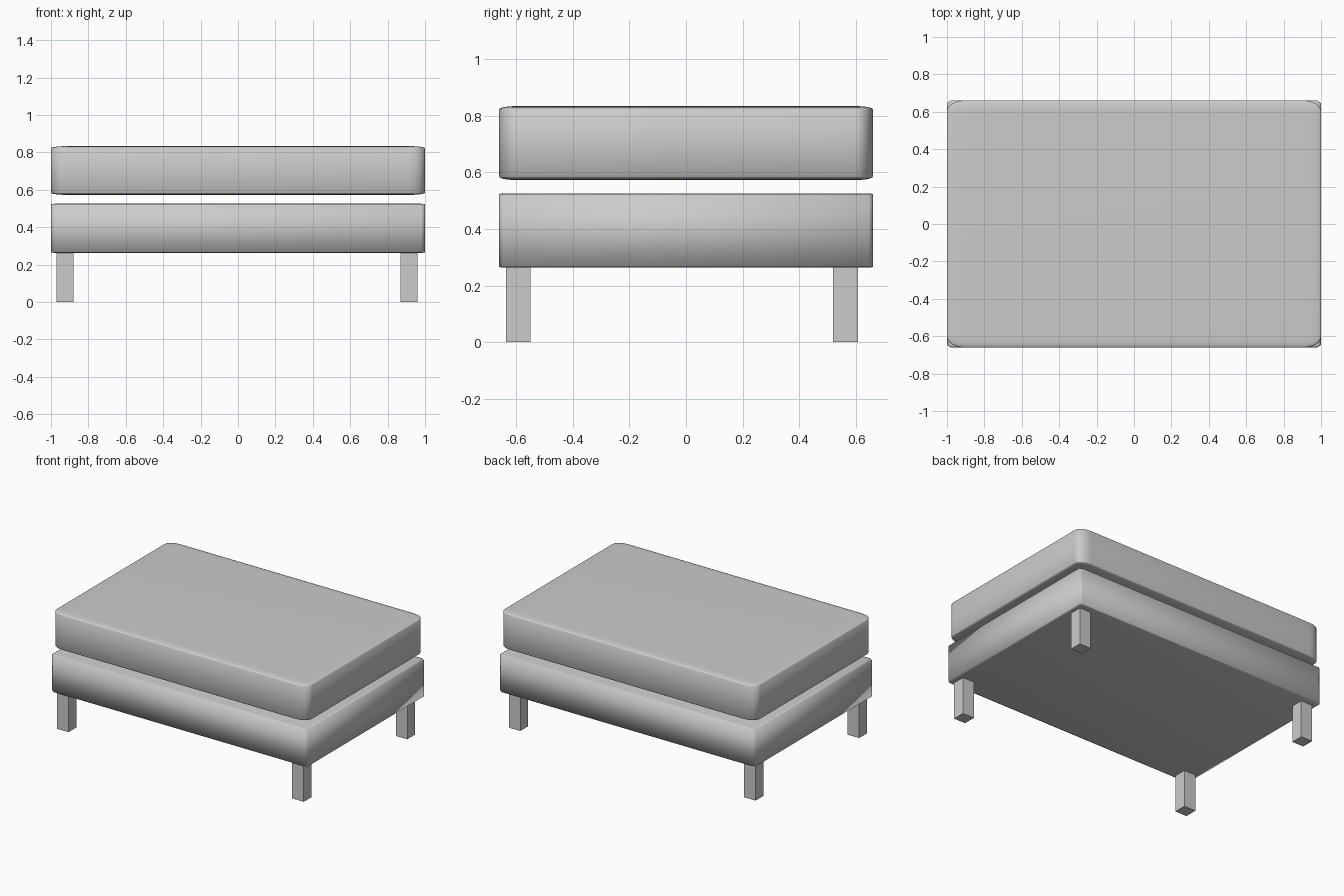
import bpy, bmesh
from mathutils import Vector

if "Cube" in bpy.data.objects:
    bpy.data.objects.remove(bpy.data.objects["Cube"])


def box(name, lo, hi, bevel=0.0, segments=1, smooth=False):
    """Box between two corners; bevel is a fraction of each side, so it stretches with the box."""
    lo, hi = Vector(lo), Vector(hi)
    bm = bmesh.new()
    bmesh.ops.create_cube(bm, size=1)
    if bevel:
        bmesh.ops.bevel(bm, geom=bm.edges[:], offset=bevel, segments=segments,
                        profile=0.5, affect='EDGES')
    bmesh.ops.scale(bm, vec=hi - lo, verts=bm.verts)
    bmesh.ops.recalc_face_normals(bm, faces=bm.faces[:])
    for f in bm.faces:
        f.smooth = smooth
    mesh = bpy.data.meshes.new(name)
    bm.to_mesh(mesh)
    bm.free()
    obj = bpy.data.objects.new(name, mesh)
    obj.location = (lo + hi) / 2
    bpy.context.collection.objects.link(obj)
    return obj


# Seat cushion with soft rounded edges, floating just above the base
box("cushion", (-1, -0.66, 0.573), (1, 0.66, 0.834), bevel=0.045, segments=6, smooth=True)

# Upholstered base with a slight edge softening
box("base", (-1, -0.66, 0.263), (1, 0.66, 0.526), bevel=0.01, segments=1, smooth=True)

# Four square legs
for side, x in (("left", -0.97), ("right", 0.87)):
    for end, y in (("front", -0.637), ("back", 0.52)):
        box(f"{end}_{side}_leg", (x, y, 0), (x + 0.09, y + 0.088, 0.265))
